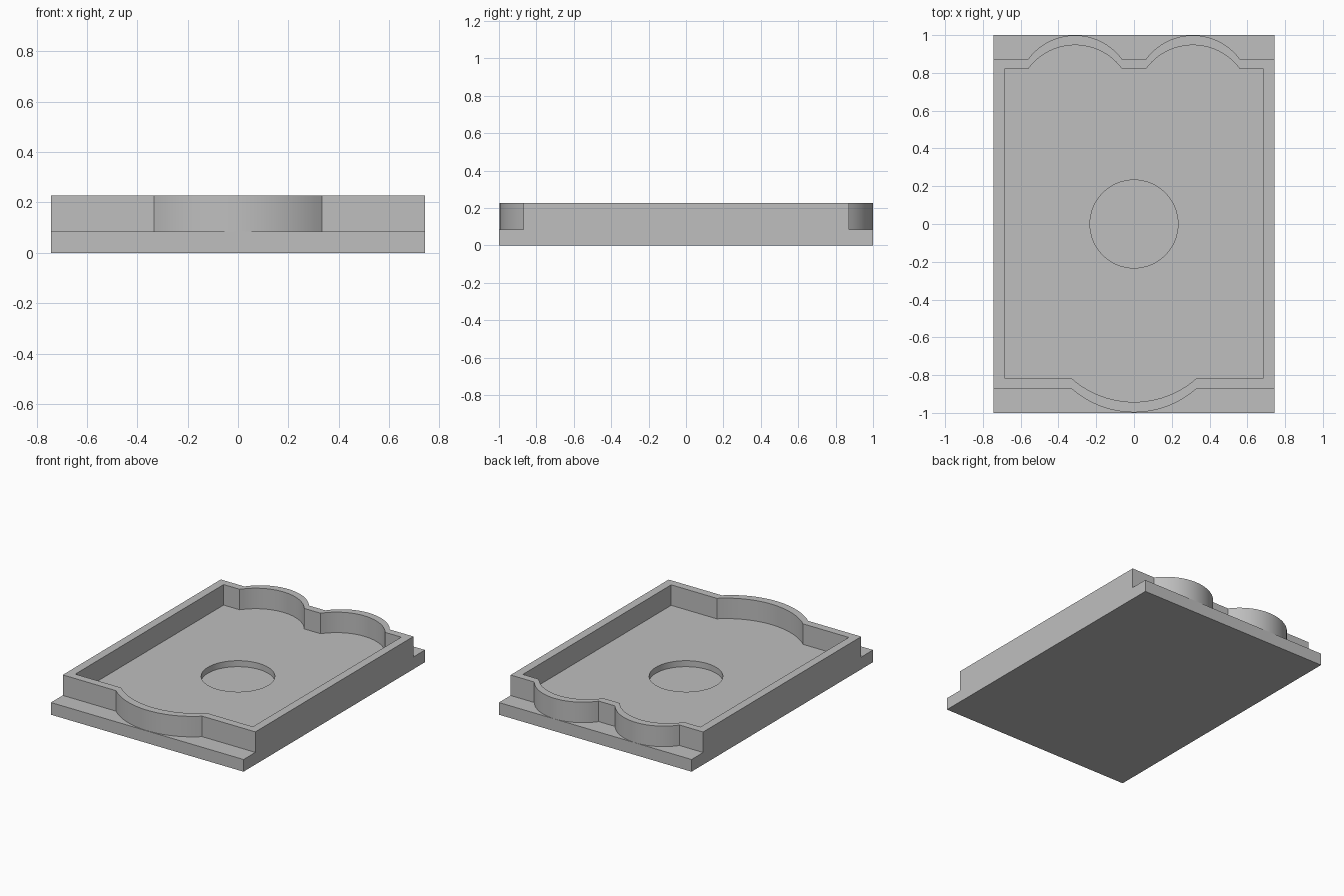
import bpy, bmesh, math

cube = bpy.data.objects.get("Cube")
if cube:
    bpy.data.objects.remove(cube, do_unlink=True)

HALF_X, HALF_Y = 0.743, 1.0
LEDGE_Z, TOP_Z, DISH_Z = 0.085, 0.228, 0.043
BULGE = 0.127          # how far each rounded lobe stands out of its end wall

grey = bpy.data.materials.new("plain grey")
grey.use_nodes = True
colour = (0.52, 0.52, 0.52, 1)
grey.diffuse_color = colour
grey.node_tree.nodes["Principled BSDF"].inputs["Base Color"].default_value = colour


def prism(name, outline, z0, z1):
    """Extrude a counter-clockwise outline from z0 to z1."""
    bm = bmesh.new()
    face = bm.faces.new([bm.verts.new((x, y, z0)) for x, y in outline])
    new = bmesh.ops.extrude_face_region(bm, geom=[face])["geom"]
    verts = [v for v in new if isinstance(v, bmesh.types.BMVert)]
    bmesh.ops.translate(bm, verts=verts, vec=(0, 0, z1 - z0))
    bmesh.ops.recalc_face_normals(bm, faces=bm.faces)
    mesh = bpy.data.meshes.new(name)
    bm.to_mesh(mesh)
    bm.free()
    mesh.materials.append(grey)
    obj = bpy.data.objects.new(name, mesh)
    bpy.context.collection.objects.link(obj)
    return obj


def lobe(cx, half, y, side, steps=24):
    """Shallow arc standing out of an end wall; side is -1 front, 1 back."""
    r = (half ** 2 + BULGE ** 2) / (2 * BULGE)
    a = math.asin(half / r)
    pts = []
    for i in range(steps + 1):
        t = -a + 2 * a * i / steps
        pts.append((cx - side * r * math.sin(t),
                    y + side * (r * math.cos(t) - r + BULGE)))
    return pts


def tray_outline(half_x, front, back):
    """One lobe in front, two behind."""
    return ([(-half_x, front)] + lobe(0, 0.333, front, -1)
            + [(half_x, front), (half_x, back)]
            + lobe(0.312, 0.249, back, 1) + lobe(-0.312, 0.249, back, 1)
            + [(-half_x, back)])


def combine(body, tool, operation):
    mod = body.modifiers.new(operation.lower(), "BOOLEAN")
    mod.operation, mod.object, mod.solver = operation, tool, "EXACT"
    bpy.ops.object.modifier_apply(modifier=mod.name)
    bpy.data.objects.remove(tool, do_unlink=True)


# Base slab
tray = prism("tray", [(-HALF_X, -HALF_Y), (HALF_X, -HALF_Y),
                      (HALF_X, HALF_Y), (-HALF_X, HALF_Y)], 0, LEDGE_Z)
bpy.ops.object.select_all(action="DESELECT")
bpy.context.view_layer.objects.active = tray
tray.select_set(True)

# Raised body, its hollow, and the round dish in the floor
combine(tray, prism("raised_body", tray_outline(HALF_X, -0.87, 0.872),
                    DISH_Z / 2, TOP_Z), "UNION")
combine(tray, prism("hollow", tray_outline(0.685, -0.815, 0.82),
                    LEDGE_Z, TOP_Z + 0.1), "DIFFERENCE")
circle = [(0.233 * math.cos(math.tau * i / 64), 0.233 * math.sin(math.tau * i / 64))
          for i in range(64)]
combine(tray, prism("dish", circle, DISH_Z, TOP_Z), "DIFFERENCE")

bpy.ops.object.shade_smooth_by_angle(angle=math.radians(25))
